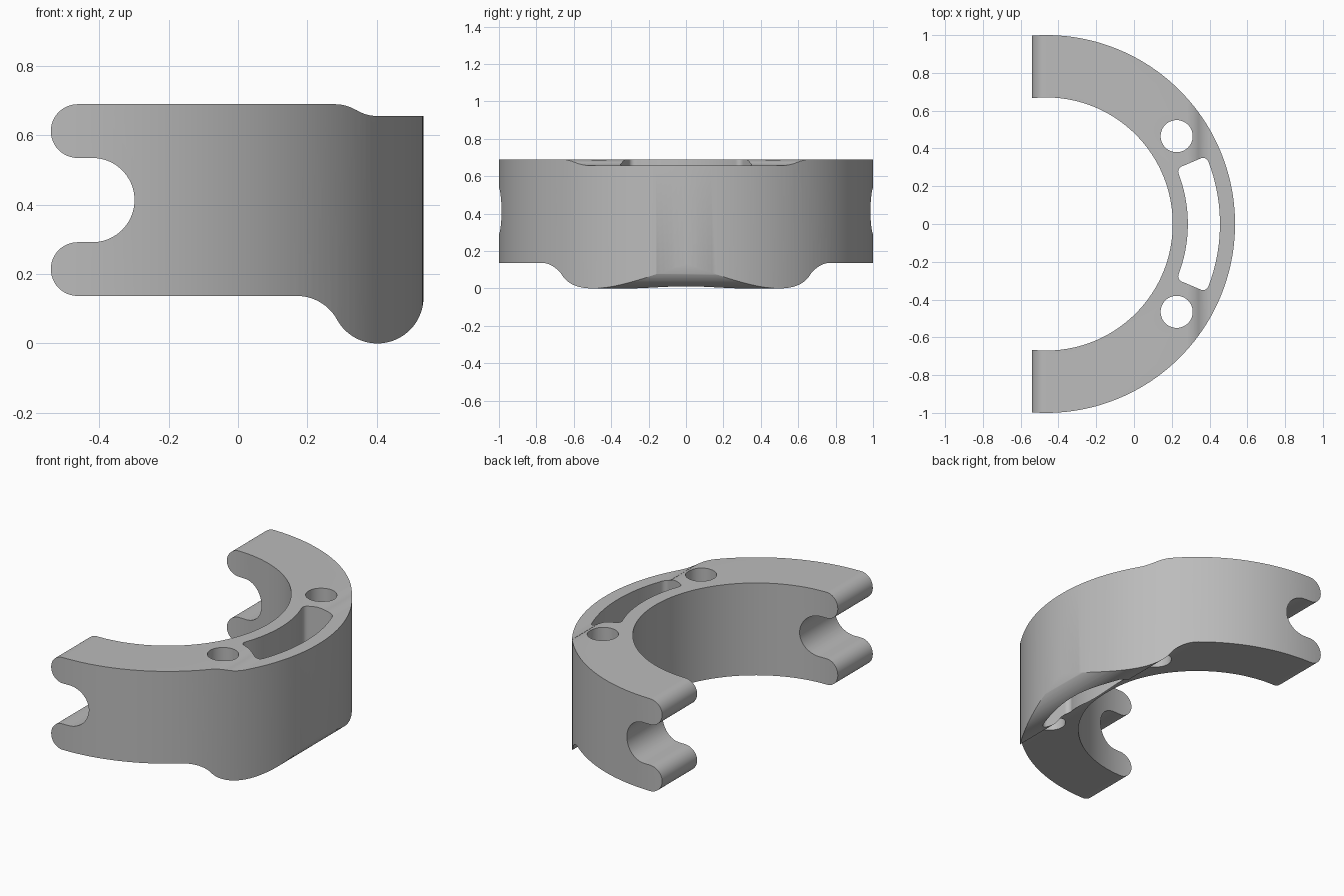
import bpy, bmesh
from math import asin, cos, sin, radians, degrees
from mathutils import Vector

if "Cube" in bpy.data.objects:
    bpy.data.objects.remove(bpy.data.objects["Cube"])

grey = bpy.data.materials.new("plain grey")
grey.use_nodes = True
grey.diffuse_color = (0.5, 0.5, 0.5, 1)
grey.node_tree.nodes["Principled BSDF"].inputs["Base Color"].default_value = (0.5, 0.5, 0.5, 1)

CX = -0.465                 # axis of the ring
R_OUT, R_IN = 1.0, 0.67


def arc(cx, cy, r, start, end, steps=24):
    angles = [radians(start + (end - start) * i / steps) for i in range(steps + 1)]
    return [(cx + r * cos(a), cy + r * sin(a)) for a in angles]


def prism(name, points, place, depth):
    """Extrude a closed outline; place maps outline (u, v) to 3D."""
    clean = []
    for p in points:
        if not clean or (Vector(p) - Vector(clean[-1])).length > 1e-4:
            clean.append(p)
    bm = bmesh.new()
    face = bm.faces.new([bm.verts.new(place(u, v)) for u, v in clean])
    grown = bmesh.ops.extrude_face_region(bm, geom=[face])["geom"]
    verts = [g for g in grown if isinstance(g, bmesh.types.BMVert)]
    bmesh.ops.translate(bm, verts=verts, vec=depth)
    bmesh.ops.recalc_face_normals(bm, faces=bm.faces)
    mesh = bpy.data.meshes.new(name)
    bm.to_mesh(mesh)
    bm.free()
    mesh.materials.append(grey)
    obj = bpy.data.objects.new(name, mesh)
    bpy.context.collection.objects.link(obj)
    return obj


def cut(target, tool, operation):
    mod = target.modifiers.new(tool.name, 'BOOLEAN')
    mod.operation, mod.object, mod.solver = operation, tool, 'EXACT'
    bpy.context.view_layer.objects.active = target
    bpy.ops.object.modifier_apply(modifier=mod.name)
    bpy.data.objects.remove(tool)


# Side profile: rounded foot, stepped top, two lobes and a U-shaped notch
lobe = 0.0775
profile = arc(0.17, 0.005, 0.132, 90, 29)
profile += arc(0.402, 0.133, 0.133, 209, 360, 48)
profile += [(0.56, 0.133), (0.56, 0.656)]
profile += arc(0.402, 0.771, 0.115, 270, 238, 10)
profile += arc(0.28, 0.575, 0.115, 58, 90, 10)
profile += arc(-0.4625, 0.6125, lobe, 90, 270)
profile += arc(-0.42, 0.4135, 0.1215, 90, -90, 36)
profile += arc(-0.4625, 0.2145, lobe, 90, 270)
body = prism("half_ring_clamp", profile, lambda u, v: (u, -1.2, v), (0, 2.4, 0))


def flat(u, v):
    return (u, v, -0.2)


up = (0, 0, 1.2)

# Curved plan of the clamp
plan = arc(CX, 0, R_OUT, -110, 110, 144) + arc(CX, 0, R_IN, 110, -110, 144)
cut(body, prism("ring_plan", plan, flat, up), 'INTERSECT')

# Two bolt holes
for side in (-1, 1):
    hole = arc(0.226, side * 0.465, 0.085, 0, 352.5, 47)
    cut(body, prism("bolt_hole", hole, flat, up), 'DIFFERENCE')

# Curved slot with rounded corners, mirrored about y = 0
s_in, s_out, fillet, half = 0.75, 0.92, 0.03, 23
a_out = half - degrees(asin(fillet / (s_out - fillet)))
a_in = half - degrees(asin(fillet / (s_in + fillet)))


def corner(radius, angle, start, end):
    a = radians(angle)
    return arc(CX + radius * cos(a), radius * sin(a), fillet, start, end, 8)


upper = arc(CX, 0, s_out, 0, a_out)
upper += corner(s_out - fillet, a_out, a_out, half + 90)
upper += corner(s_in + fillet, a_in, half + 90, a_in + 180)
upper += arc(CX, 0, s_in, a_in, 0)
lower = [(u, -v) for u, v in reversed(upper)]
cut(body, prism("curved_slot", upper + lower[1:-1], flat, up), 'DIFFERENCE')

# Smooth curved walls, crisp edges
bpy.ops.object.select_all(action='DESELECT')
body.select_set(True)
bpy.context.view_layer.objects.active = body
bpy.ops.object.shade_smooth_by_angle(angle=radians(25))
